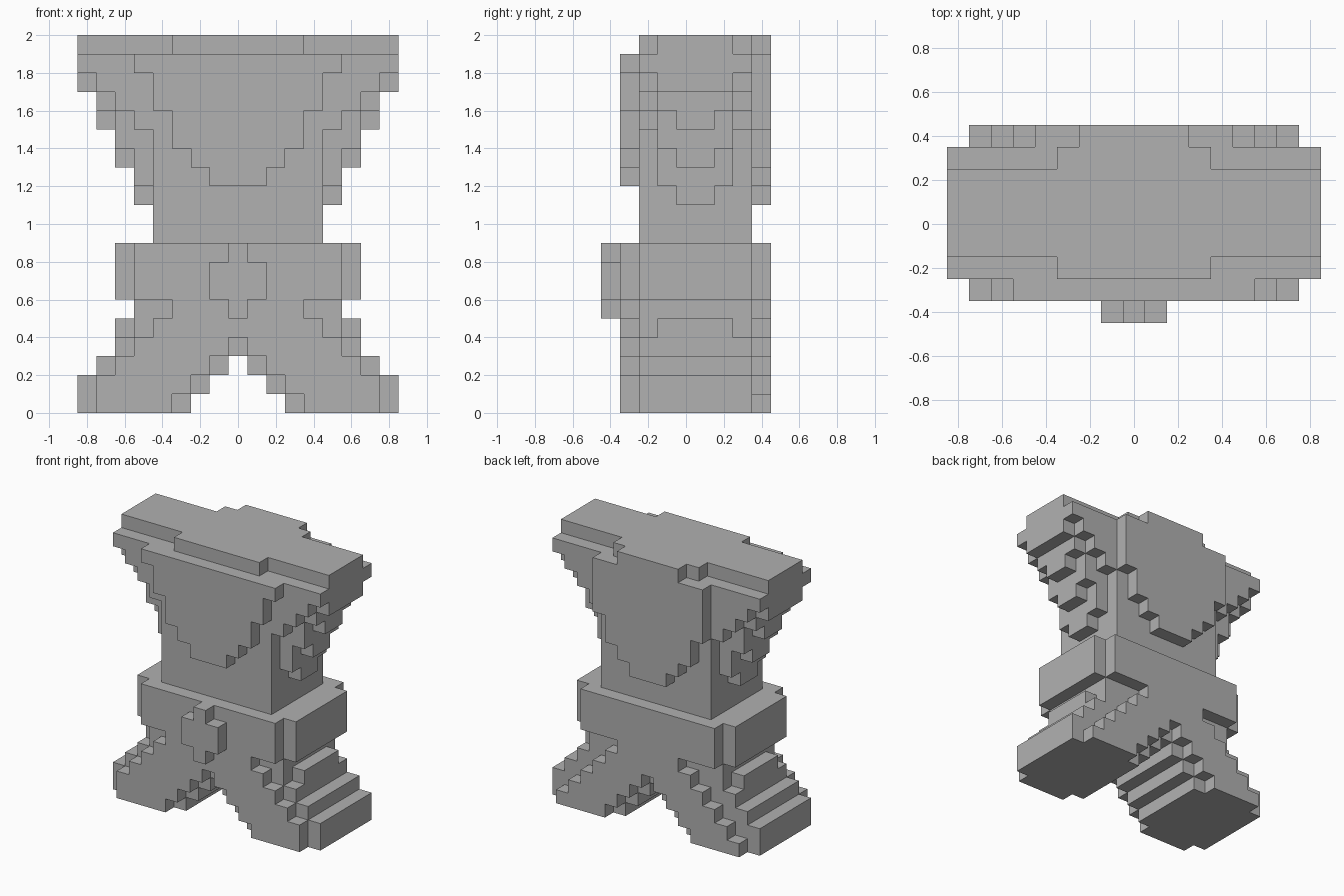
import bpy, bmesh
from mathutils import Vector

cube = bpy.data.objects.get("Cube")
if cube:
    bpy.data.objects.remove(cube, do_unlink=True)

UNIT = 0.1  # edge of one building block

stone = bpy.data.materials.new("plain_grey")
stone.use_nodes = True
grey = (0.44, 0.44, 0.44, 1)
stone.diffuse_color = grey
stone.node_tree.nodes["Principled BSDF"].inputs["Base Color"].default_value = grey


def fill(cells, depth, rows):
    """Add centred rows (half width, bottom, top) through a range of depths."""
    for half, low, high in rows:
        for x in range(-half, half + 1):
            for y in range(depth[0], depth[1] + 1):
                for z in range(low, high):
                    cells.add((x, y, z))


def cut(cells, depth, widths):
    """Cut a stepped arch upward from the floor, one half width per layer."""
    gap = set()
    fill(gap, depth, [(w, z, z + 1) for z, w in enumerate(widths)])
    cells -= gap


FULL, INNER, MID = (-2, 3), (-1, 2), (0, 1)
FRONT, BACK = (-3, -3), (4, 4)

# Torso: core, stepped shoulders, top slab, chest and back panels
torso = set()
fill(torso, FULL, [(4, 9, 19), (3, 19, 20)])
fill(torso, FULL, [(w, 10 + w, 19) for w in range(5, 9)])
fill(torso, INNER, [(5, 12, 19), (6, 14, 19), (7, 16, 19), (8, 17, 20)])
fill(torso, MID, [(w, 2 * w + 1, 19) for w in range(5, 9)])
fill(torso, FRONT, [(5, 18, 19), (4, 16, 19), (3, 14, 19), (2, 13, 19), (1, 12, 19)])
fill(torso, BACK, [(4, 15, 19), (3, 13, 19), (2, 12, 20), (1, 11, 19)])

# Belt and its cross-shaped buckle
belt = set()
fill(belt, FULL, [(6, 6, 9)])
fill(belt, (-3, 4), [(5, 6, 9)])
buckle = set()
fill(buckle, (-4, -4), [(1, 6, 8), (0, 5, 9)])

# Legs: flared outward, with a stepped arch between them
legs = set()
fill(legs, FULL, [(8, 0, 2), (7, 2, 3), (6, 3, 4), (5, 4, 6)])
fill(legs, INNER, [(6, 4, 5)])
fill(legs, FRONT, [(7, 0, 2), (6, 2, 3), (5, 3, 4), (4, 4, 5), (3, 5, 6)])
fill(legs, BACK, [(7 - z, z, z + 1) for z in range(6)])
cut(legs, FULL, [2, 1, 0])
cut(legs, FRONT, [3, 2, 1, 0])
cut(legs, BACK, [3, 2, 1, 0])

parts = {"torso": torso, "belt": belt, "belt_buckle": buckle, "legs": legs}
solid = set().union(*parts.values())


def build(name, cells):
    """Skin the exposed sides of the blocks and merge flat areas."""
    bm = bmesh.new()
    for cell in sorted(cells):
        for axis in range(3):
            for sign in (-1, 1):
                other = list(cell)
                other[axis] += sign
                if tuple(other) in solid:
                    continue
                n, u = Vector(), Vector()
                n[axis] = sign
                u[(axis + 1) % 3] = 1
                v = n.cross(u)
                mid = Vector(cell) + Vector((0, 0, 0.5)) + n / 2
                ring = [mid + (a * u + b * v) / 2
                        for a, b in ((-1, -1), (1, -1), (1, 1), (-1, 1))]
                bm.faces.new([bm.verts.new(p * UNIT) for p in ring])
    bmesh.ops.remove_doubles(bm, verts=bm.verts, dist=UNIT / 100)
    bmesh.ops.dissolve_limit(bm, angle_limit=0.02, verts=bm.verts, edges=bm.edges)
    mesh = bpy.data.meshes.new(name)
    bm.to_mesh(mesh)
    bm.free()
    mesh.materials.append(stone)
    bpy.context.collection.objects.link(bpy.data.objects.new(name, mesh))


for part, blocks in parts.items():
    build(part, blocks)
